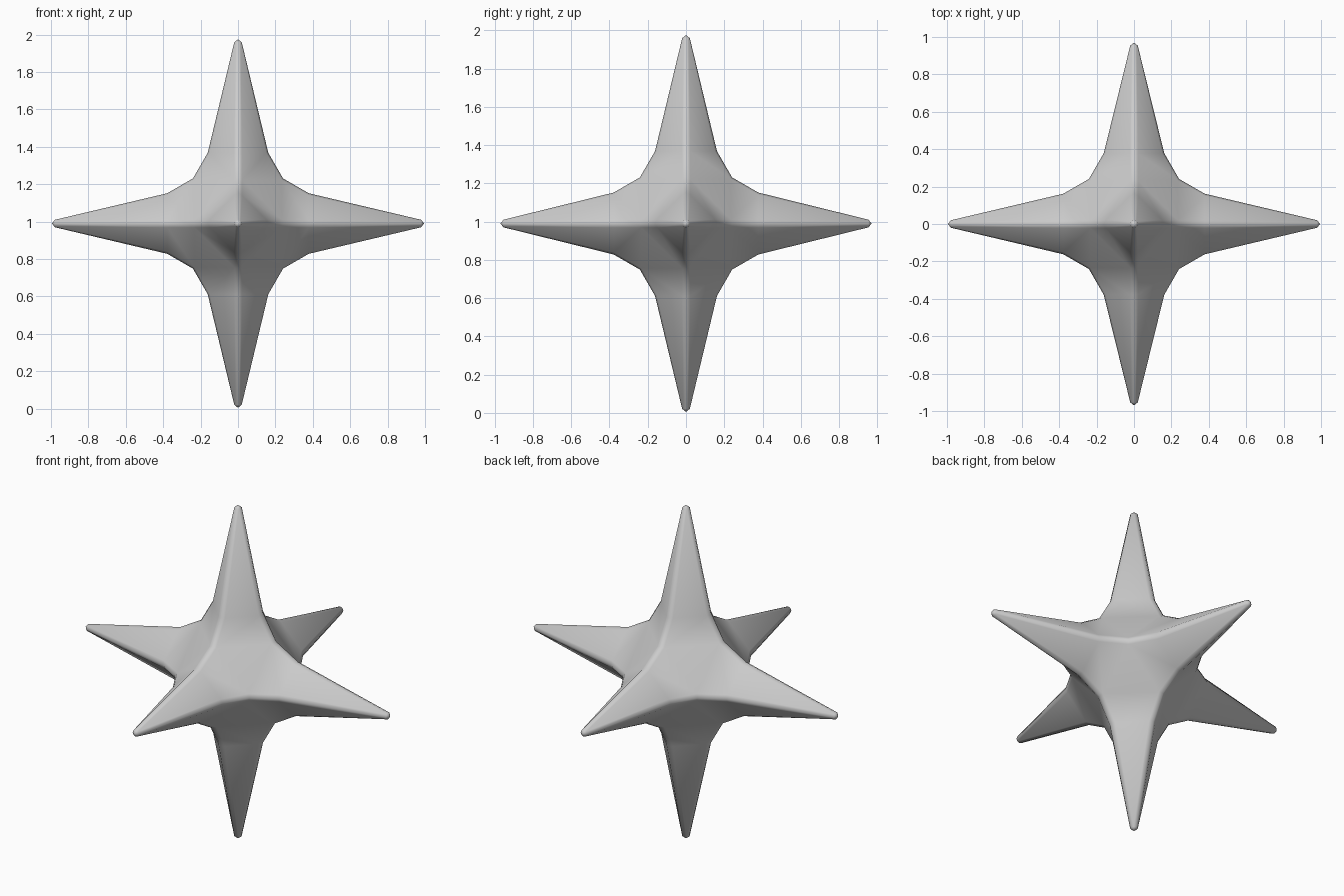
import bpy, bmesh
from mathutils import Vector

if "Cube" in bpy.data.objects:
    bpy.data.objects.remove(bpy.data.objects["Cube"])

CENTRE_Z = 0.99
REACH = (0.995, 0.97, 0.985)   # spike length along x, y, z


def point(**_):
    pass


def pt(signs, a, b, along, toward, third=0.0):
    """Point given by its distance along spike a, toward spike b and the third axis."""
    v = [third] * 3
    v[a], v[b] = along, toward
    return Vector([s * c for s, c in zip(signs, v)])


bm = bmesh.new()


def face(*points):
    bm.faces.new([bm.verts.new(p) for p in points])


# Build each octant from three identical corner pieces and a central triangle
for signs in [(x, y, z) for x in (-1, 1) for y in (-1, 1) for z in (-1, 1)]:
    for a in range(3):
        L = REACH[a]
        apex = pt(signs, a, (a + 1) % 3, L, 0)
        tip = pt(signs, a, (a + 1) % 3, L - 0.016, 0.0145, 0.0145)
        inner = []
        for b in ((a + 1) % 3, (a + 2) % 3):
            # rounded ridge of the spike and the web running to the next spike
            t = pt(signs, a, b, L - 0.016, 0.02)
            r, rq = pt(signs, a, b, 0.378, 0.162), pt(signs, a, b, 0.378, 0.151, 0.021)
            m, mq = pt(signs, a, b, 0.241, 0.241), pt(signs, a, b, 0.234, 0.234, 0.021)
            face(apex, t, tip)
            face(t, r, rq, tip)
            face(r, m, mq, rq)
            inner.append((rq, mq))
        (r1, m1), (r2, m2) = inner
        face(tip, r1, r2)
        face(r1, m1, m2, r2)
    face(*[pt(signs, a, (a + 1) % 3, 0.234, 0.234, 0.021) for a in range(3)])

bmesh.ops.remove_doubles(bm, verts=bm.verts, dist=0.0005)
bmesh.ops.recalc_face_normals(bm, faces=bm.faces)
for f in bm.faces:
    f.smooth = True

# Six-pointed star body
mesh = bpy.data.meshes.new("star_body")
bm.to_mesh(mesh)
bm.free()
star = bpy.data.objects.new("star_body", mesh)
star.location.z = CENTRE_Z
bpy.context.collection.objects.link(star)
